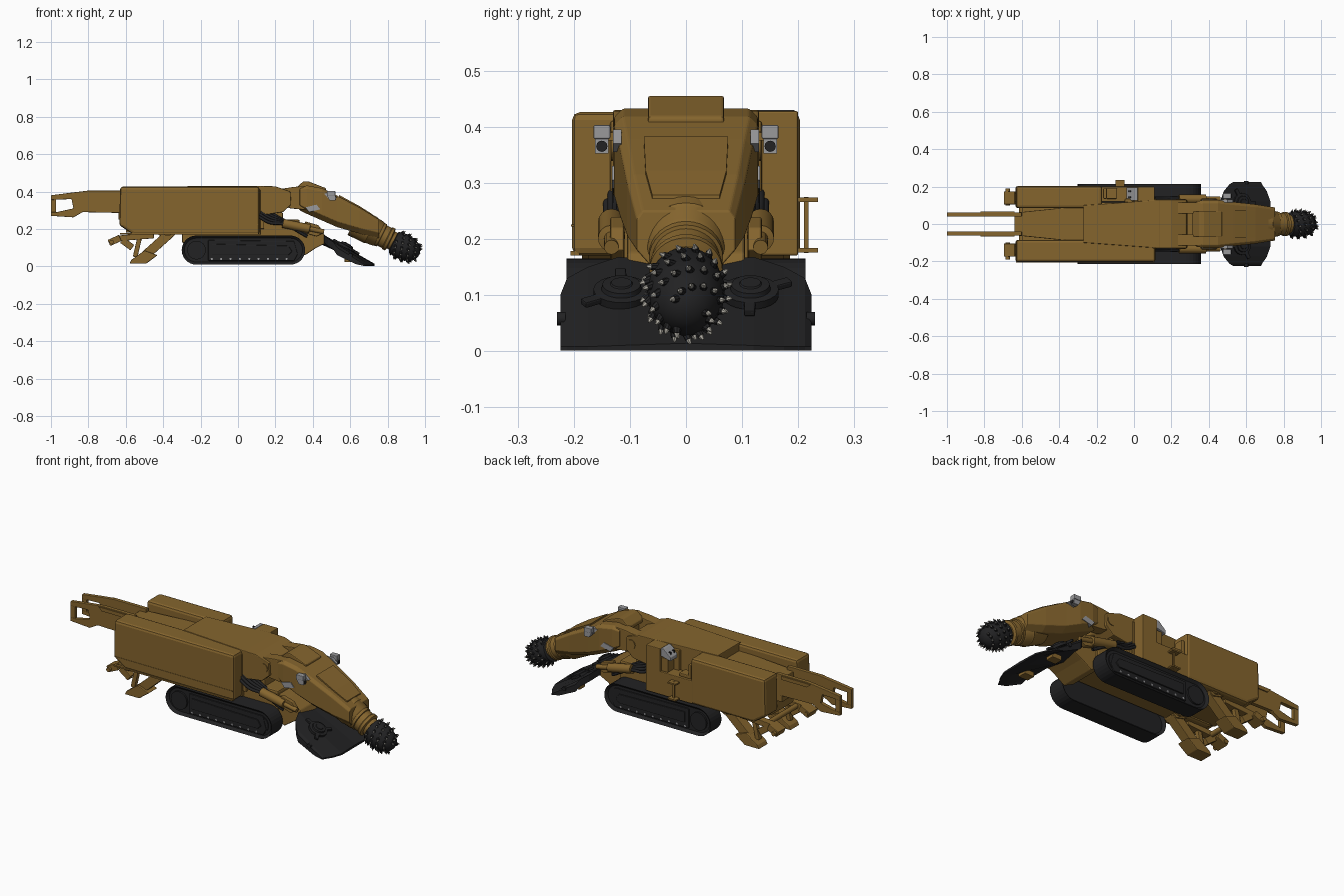
import bpy, bmesh, math
from mathutils import Vector, Matrix

if "Cube" in bpy.data.objects:
    bpy.data.objects.remove(bpy.data.objects["Cube"])

def material(name, c):
    m = bpy.data.materials.new(name)
    m.diffuse_color = (*c, 1)
    m.use_nodes = True
    m.node_tree.nodes["Principled BSDF"].inputs["Base Color"].default_value = m.diffuse_color
    return m

GOLD = material("ochre paint", (0.235, 0.13, 0.027))
BLACK = material("black steel", (0.016, 0.016, 0.017))
GREY = material("lamp grey", (0.32, 0.32, 0.33))
TIP = material("pale pick tips", (0.45, 0.43, 0.38))

def finish(name, bm, mat, bevel=0, smooth=False):
    bmesh.ops.recalc_face_normals(bm, faces=bm.faces)
    me = bpy.data.meshes.new(name)
    bm.to_mesh(me)
    bm.free()
    me.materials.append(mat)
    ob = bpy.data.objects.new(name, me)
    bpy.context.collection.objects.link(ob)
    if bevel:
        b = ob.modifiers.new("bevel", 'BEVEL')
        b.width, b.segments, b.angle_limit = bevel, 2, 0.6
    if smooth:
        bpy.context.view_layer.objects.active = ob
        bpy.ops.object.select_all(action='DESELECT')
        ob.select_set(True)
        bpy.ops.object.shade_smooth_by_angle(angle=0.6)
    return ob

def loft(name, rings, mat, bevel=0, smooth=False, inset=None):
    bm = bmesh.new()
    vs = [[bm.verts.new(p) for p in r] for r in rings]
    n = len(vs[0])
    for a, b in zip(vs, vs[1:]):
        for i in range(n):
            bm.faces.new((a[i], a[(i + 1) % n], b[(i + 1) % n], b[i]))
    caps = [bm.faces.new(vs[0]), bm.faces.new(vs[-1])]
    bmesh.ops.recalc_face_normals(bm, faces=bm.faces)
    if inset:
        bmesh.ops.inset_individual(bm, faces=caps, thickness=inset[0], depth=inset[1])
    return finish(name, bm, mat, bevel, smooth)

def prism(name, pts, a, b, mat, axis='y', **kw):
    put = {'y': lambda u, v, t: (u, t, v), 'z': lambda u, v, t: (u, v, t), 'x': lambda u, v, t: (t, u, v)}[axis]
    return loft(name, [[put(u, v, t) for u, v in pts] for t in (a, b)], mat, **kw)

def box(name, x0, x1, y0, y1, z0, z1, mat, bevel=0):
    return prism(name, [(x0, z0), (x1, z0), (x1, z1), (x0, z1)], y0, y1, mat, bevel=bevel)

def frame(p0, p1):
    d = Vector(p1) - Vector(p0)
    return Matrix.Translation(p0) @ d.to_track_quat('Z', 'Y').to_matrix().to_4x4(), d.length

def lathe(name, p0, p1, prof, mat, n=24):
    """Turned part: prof holds (fraction along axis, radius)."""
    m, L = frame(p0, p1)
    rings = [[m @ Vector((r * math.cos(k * math.tau / n), r * math.sin(k * math.tau / n), t * L))
              for k in range(n)] for t, r in prof]
    return loft(name, rings, mat, smooth=True)

def rod(name, p0, p1, r, mat, n=16):
    return lathe(name, p0, p1, [(0, r), (1, r)], mat, n)

def beam(name, p0, p1, w, h, mat):
    """Bar between two points lying in a side plane; w across y."""
    p0, p1 = Vector(p0), Vector(p1)
    s = (p1 - p0).normalized().cross(Vector((0, 1, 0))) * h / 2
    y = Vector((0, w / 2, 0))
    return loft(name, [[p + s + y, p - s + y, p - s - y, p + s - y] for p in (p0, p1)], mat, bevel=0.003)

def hose(name, pts, r):
    cu = bpy.data.curves.new(name, 'CURVE')
    cu.dimensions, cu.bevel_depth, cu.bevel_resolution = '3D', r, 2
    sp = cu.splines.new('BEZIER')
    sp.bezier_points.add(len(pts) - 1)
    for bp, p in zip(sp.bezier_points, pts):
        bp.co = p
        bp.handle_left_type = bp.handle_right_type = 'AUTO'
    cu.materials.append(BLACK)
    bpy.context.collection.objects.link(bpy.data.objects.new(name, cu))

# Main body: two side housings, centre deck, front block, chassis
prism("left_housing", [(-.63, .426), (.115, .426), (.115, .17), (-.56, .17), (-.635, .22)], -.203, -.085, GOLD, bevel=.014)
prism("right_housing", [(-.63, .426), (-.17, .426), (-.17, .17), (-.56, .17), (-.635, .22)], .085, .203, GOLD, bevel=.014)
box("housing_rail", -.63, .11, -.206, -.19, .17, .178, GOLD)
box("lower_seam", -.625, .11, -.205, -.2, .222, .226, GOLD)
prism("rear_deck", [(-.64, -.06), (-.25, -.1), (-.25, .1), (-.64, .06)], .25, .385, GOLD, axis='z', bevel=.004)
prism("centre_deck", [(-.27, -.1), (.14, -.13), (.14, .13), (-.27, .1)], .2, .43, GOLD, axis='z', bevel=.004)
box("front_block", -.05, .12, -.135, .135, .17, .41, GOLD, .004)
box("chassis", -.3, .33, -.116, .116, .125, .25, GOLD, .008)
box("rear_chassis", -.6, -.3, -.1, .1, .18, .26, GOLD, .006)

# Operator station on the right side
box("cab_floor", -.18, .11, .12, .2, .17, .3, GOLD, .004)
box("cab_front", .02, .11, .12, .2, .29, .428, GOLD, .004)
box("cab_seat", -.15, -.09, .135, .19, .3, .32, GOLD, .005)
box("seat_back", -.165, -.145, .135, .19, .3, .38, GOLD, .005)
box("panel_stand", -.02, .02, .13, .19, .3, .375, GOLD, .003)
prism("control_panel", [(-.04, .37), (.02, .385), (.02, .428), (.005, .43), (-.04, .39)], .125, .195, GREY, bevel=.003)
for k in range(6):
    box("panel_button", -.03 + .008 * (k % 3), -.025 + .008 * (k % 3), .14 + .03 * (k // 3), .148 + .03 * (k // 3), .39, .412, BLACK)
for z in (.18, .27):
    box("step_bar", -.1, -.05, .2, .235, z - .004, z + .004, GOLD)
box("step_post", -.08, -.07, .21, .218, .175, .275, GOLD)

# Tail conveyor fork
tail = [(-.6, .405), (-.8, .405), (-.9, .393), (-1, .38), (-1, .355), (-.89, .36), (-.88, .31), (-.97, .29), (-1, .29),
        (-1, .27), (-.88, .262), (-.83, .29), (-.6, .285)]
for s in (-1, 1):
    prism("tail_plate", tail, s * .04, s * .062, GOLD, bevel=.003)
    box("tail_post", -1, -.972, s * .042, s * .06, .285, .36, GOLD)
    prism("tail_rib", [(-.82, .4), (-.64, .4), (-.64, .38), (-.8, .38)], s * .06, s * .068, GOLD)

# Crawler tracks
def stadium(r, n=14):
    pts = []
    for cx, a0 in ((.28, -90), (-.222, 90)):
        for k in range(n + 1):
            a = math.radians(a0 + 180 * k / n)
            pts.append((cx + r * math.cos(a), .087 + r * .985 * math.sin(a)))
    return pts

for s in (-1, 1):
    prism("track_belt", stadium(.079), s * .115, s * .213, BLACK, inset=(.014, -.014))
    prism("track_frame", [(-.16, .03), (.3, .03), (.32, .065), (.3, .135), (-.16, .14)], s * .19, s * .207, BLACK, bevel=.004)
    prism("track_cover", [(-.14, .06), (.27, .06), (.29, .08), (.27, .11), (-.14, .12)], s * .2, s * .214, BLACK, bevel=.004)
    rod("track_sprocket", (-.222, s * .18, .087), (-.222, s * .209, .087), .05, BLACK, 24)
    rod("track_idler", (.28, s * .18, .087), (.28, s * .204, .087), .05, BLACK, 24)
    for k in range(9):
        rod("track_bolt", (-.14 + .05 * k, s * .2, .04), (-.14 + .05 * k, s * .209, .04), .006, GREY, 8)

# Rear stabiliser legs and hitch links
for s in (-1, 1):
    y = s * .14
    prism("leg_bracket", [(-.46, .2), (-.32, .22), (-.31, .19), (-.36, .15), (-.42, .165)], y - .035, y + .035, GOLD)
    rod("leg_pivot", (-.375, y - .045, .19), (-.375, y + .045, .19), .028, GOLD)
    beam("leg_arm", (-.36, y, .18), (-.5, y, .055), .055, .05, GOLD)
    prism("leg_foot", [(-.58, .015), (-.49, .015), (-.43, .06), (-.5, .085), (-.57, .035)], y - .04, y + .04, GOLD, bevel=.004)
    beam("leg_ram", (-.55, y, .05), (-.52, y, .18), .025, .025, GOLD)
    beam("hitch_link", (-.45, y, .165), (-.64, y, .15), .04, .03, GOLD)
    beam("hitch_hook", (-.63, y, .152), (-.69, y, .125), .07, .035, GOLD)
    beam("hitch_claw", (-.62, y, .14), (-.565, y, .1), .04, .035, GOLD)
    rod("rear_pin", (-.675, s * .1, .13), (-.675, s * .19, .13), .012, GOLD)
rod("hitch_bar", (-.6, -.14, .15), (-.6, .14, .15), .014, GOLD)

# Slewing turret and boom
prism("turret", [(.1, .43), (.2, .428), (.28, .4), (.285, .33), (.24, .29), (.1, .27)], -.13, .13, GOLD, bevel=.004)
box("turret_base", .1, .24, -.1, .1, .16, .29, GOLD, .006)
for s in (-1, 1):
    prism("boom_fork", [(.2, .41), (.3, .425), (.38, .43), (.38, .3), (.28, .31), (.2, .34)], s * .055, s * .115, GOLD, bevel=.004)
    rod("boom_pivot", (.25, s * .1, .365), (.25, s * .134, .365), .026, GOLD)
secs = [(.33, .3, .425, .12), (.37, .28, .432, .128), (.45, .245, .418, .128), (.53, .21, .378, .118), (.65, .175, .315, .105), (.755, .15, .25, .088)]
loft("boom", [[(x, w, zb + .03), (x, w, zt - .015), (x, w * .88, zt), (x, -w * .88, zt), (x, -w, zt - .015), (x, -w, zb + .03),
               (x, -w * .7, zb), (x, w * .7, zb)] for x, zb, zt, w in secs], GOLD, bevel=.003)
prism("boom_hump", [(.31, .42), (.35, .455), (.375, .455), (.47, .418), (.47, .4), (.31, .4)], -.068, .068, GOLD, bevel=.005)
loft("boom_top_plate", [[(x, w, z), (x, -w, z), (x, -w, z - .02), (x, w, z - .02)]
                        for x, z, w in ((.54, .382, .075), (.65, .322, .072), (.72, .278, .06))], GOLD)
lathe("boom_nose", (.62, 0, .238), (.845, 0, .128),
      [(0, .078), (.4, .078), (.42, .074), (.58, .07), (.6, .066), (.66, .066), (.67, .06), (.78, .06), (.8, .065), (.86, .065), (.88, .05), (1, .05)], GOLD, 32)
for s in (-1, 1):
    box("lamp", .475, .52, s * .135, s * .165, .378, .403, GREY, .003)
    prism("lamp_head", [(.475, .378), (.52, .378), (.52, .352), (.49, .352)], s * .138, s * .162, GREY)
    rod("lamp_lens", (.515, s * .15, .365), (.523, s * .15, .365), .01, BLACK, 12)
    box("lamp_arm", .48, .495, s * .1, s * .14, .375, .39, GOLD)
    prism("side_lamp", [(.36, .315), (.42, .33), (.44, .305), (.38, .29)], s * .1, s * .132, GREY)
    prism("boom_side_plate", [(.46, .39), (.5, .395), (.53, .37), (.49, .355)], s * .115, s * .13, GREY)
    lathe("lift_ram", (.24, s * .133, .23), (.46, s * .133, .185), [(0, .024), (.65, .024), (.66, .013), (1, .013)], GOLD, 16)
    prism("ram_lug", [(.36, .24), (.43, .22), (.46, .18), (.42, .16), (.35, .18)], s * .11, s * .135, GOLD, bevel=.004)
    for k in range(5):
        y = s * (.108 + .008 * k)
        hose("hose", [(.11, y, .33 - .016 * k), (.17, y, .29 - .014 * k), (.24, y, .25 - .006 * k), (.37, s * .125, .2 - .01 * k)], .008)

# Loading apron with gathering stars
prism("apron_support", [(.3, .24), (.38, .215), (.46, .175), (.48, .13), (.42, .1), (.36, .06), (.3, .09)], -.105, .105, GOLD, bevel=.005)
half = [(.0, .45, .155, .73, .014), (.12, .46, .168, .73, .01), (.175, .48, .15, .71, .008), (.212, .51, .13, .685, .008), (.224, .53, .1, .68, .008)]
cols = [(-c[0], *c[1:]) for c in half[:0:-1]] + half
loft("loading_apron", [[(xb, y, zb), (xf, y, zf), (xf, y, 0.001), (xf - .05, y, .012), (xb, y, zb - .04)] for y, xb, zb, xf, zf in cols], BLACK)
nrm = Vector((.48, 0, .877))
for s in (-1, 1):
    c = Vector((.575, s * .115, .098))
    lathe("gathering_disc", c, c + nrm * .028, [(0, .05), (.5, .05), (.55, .036), (.85, .034), (.9, .02), (1, .018)], BLACK)
    m, _ = frame(c + nrm * .008, c + nrm)
    bm = bmesh.new()
    for k in range(3):
        bmesh.ops.create_cube(bm, size=1, matrix=m @ Matrix.Rotation(k * math.tau / 3 + .5 * s, 4, 'Z')
                              @ Matrix.Translation((.05, 0, 0)) @ Matrix.Diagonal((.06, .02, .012, 1)))
    finish("gathering_arms", bm, BLACK, .003)
    rod("apron_side_pin", (.6, s * .215, .058), (.6, s * .23, .058), .012, BLACK)
    box("apron_skid", .57, .63, s * .08, s * .13, .022, .05, GOLD, .004)

# Cutter head with spiral rows of picks
base, tip = (.828, 0, .132), (.968, 0, .062)
prof = [(0, .045), (.04, .062), (.3, .069), (.55, .067), (.78, .056), (.93, .037), (1, .014)]
lathe("cutter_head", base, tip, prof, BLACK, 28)
m, L = frame(base, tip)
holders, tips = bmesh.new(), bmesh.new()
for k in range(60):
    t = .1 + .88 * (k // 3) / 20
    (t0, r0), (t1, r1) = next((a, b) for a, b in zip(prof, prof[1:]) if b[0] >= t)
    r = r0 + (r1 - r0) * (t - t0) / (t1 - t0)
    a = (k % 3) * math.tau / 3 + t * 9
    out = Vector((math.cos(a) - .5 * math.sin(a), math.sin(a) + .5 * math.cos(a), .3 + max(0, t - .3) * 1.8)).normalized()
    p = Vector((r * math.cos(a), r * math.sin(a), t * L))
    q = m @ Matrix.Translation(p) @ out.to_track_quat('Z', 'Y').to_matrix().to_4x4()
    bmesh.ops.create_cone(holders, cap_ends=True, segments=8, radius1=.008, radius2=.006, depth=.014, matrix=q @ Matrix.Translation((0, 0, .002)))
    bmesh.ops.create_cone(tips, cap_ends=True, segments=6, radius1=.0055, radius2=.002, depth=.009, matrix=q @ Matrix.Translation((0, 0, .0125)))
finish("pick_holders", holders, BLACK)
finish("pick_tips", tips, TIP)
